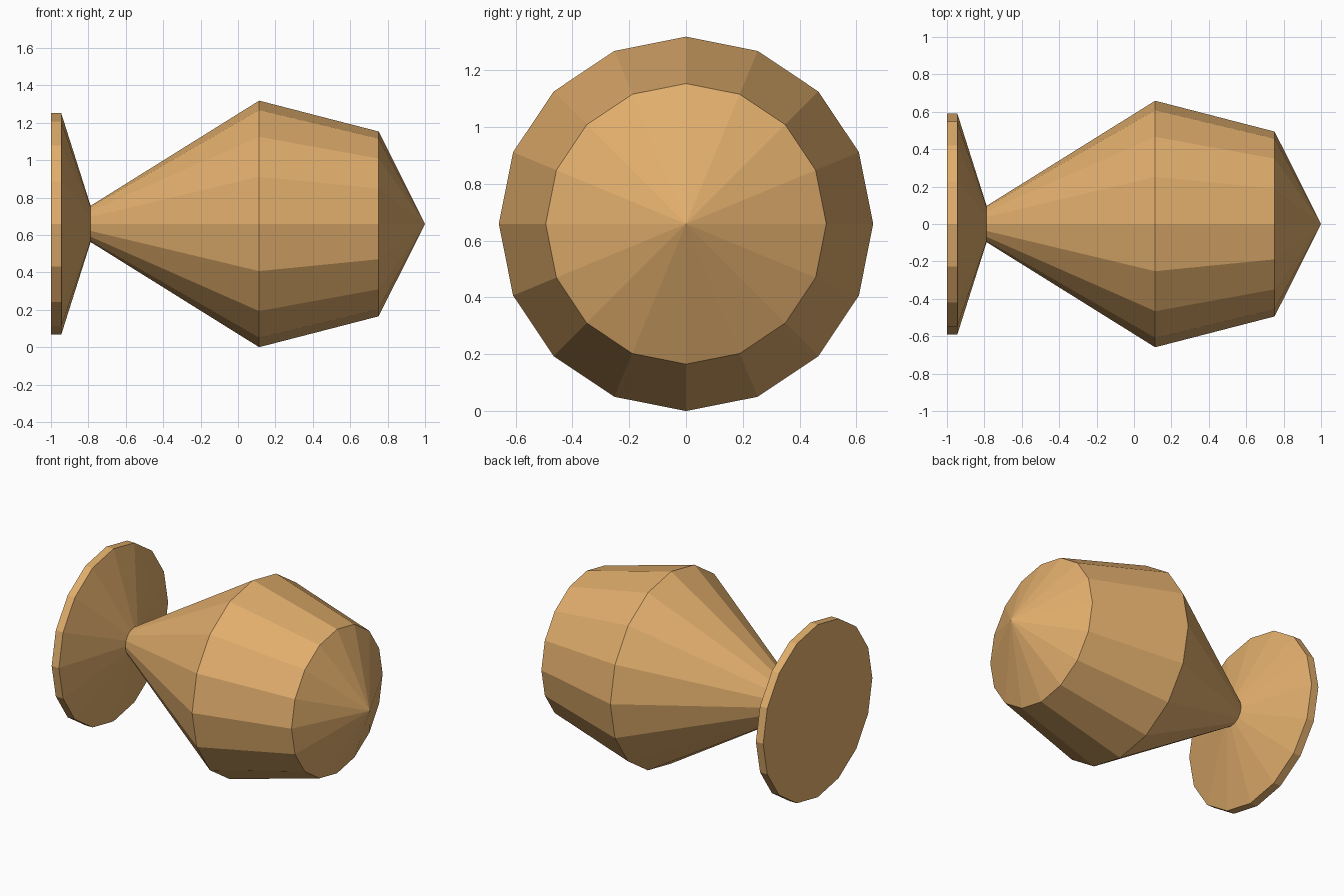
import bpy, bmesh
from math import cos, sin, tau

if "Cube" in bpy.data.objects:
    bpy.data.objects.remove(bpy.data.objects["Cube"])

SIDES = 16
AXIS_Z = 0.659

mat = bpy.data.materials.new("orange_brown")
mat.diffuse_color = (0.75, 0.42, 0.15, 1)
mat.use_nodes = True
mat.node_tree.nodes["Principled BSDF"].inputs["Base Color"].default_value = mat.diffuse_color


def lathe_x(name, profile):
    """Revolve (x, radius) points around the horizontal axis; radius 0 makes a tip."""
    bm = bmesh.new()
    rings = []
    for x, r in profile:
        if r == 0:
            rings.append([bm.verts.new((x, 0, AXIS_Z))] * SIDES)
        else:
            rings.append([bm.verts.new((x, r * cos(tau * i / SIDES), AXIS_Z + r * sin(tau * i / SIDES)))
                          for i in range(SIDES)])
    for a, b in zip(rings, rings[1:]):
        for i in range(SIDES):
            j = (i + 1) % SIDES
            bm.faces.new(dict.fromkeys((a[i], a[j], b[j], b[i])))
    bm.faces.new(rings[0])
    bmesh.ops.recalc_face_normals(bm, faces=bm.faces)
    mesh = bpy.data.meshes.new(name)
    bm.to_mesh(mesh)
    bm.free()
    mesh.materials.append(mat)
    obj = bpy.data.objects.new(name, mesh)
    bpy.context.collection.objects.link(obj)
    return obj


# Flared disc, narrow neck, bulging body and pointed nose in one turned piece
lathe_x("turned_knob", [
    (-1.0, 0.592),
    (-0.945, 0.592),
    (-0.788, 0.097),
    (0.113, 0.659),
    (0.752, 0.494),
    (1.0, 0),
])
